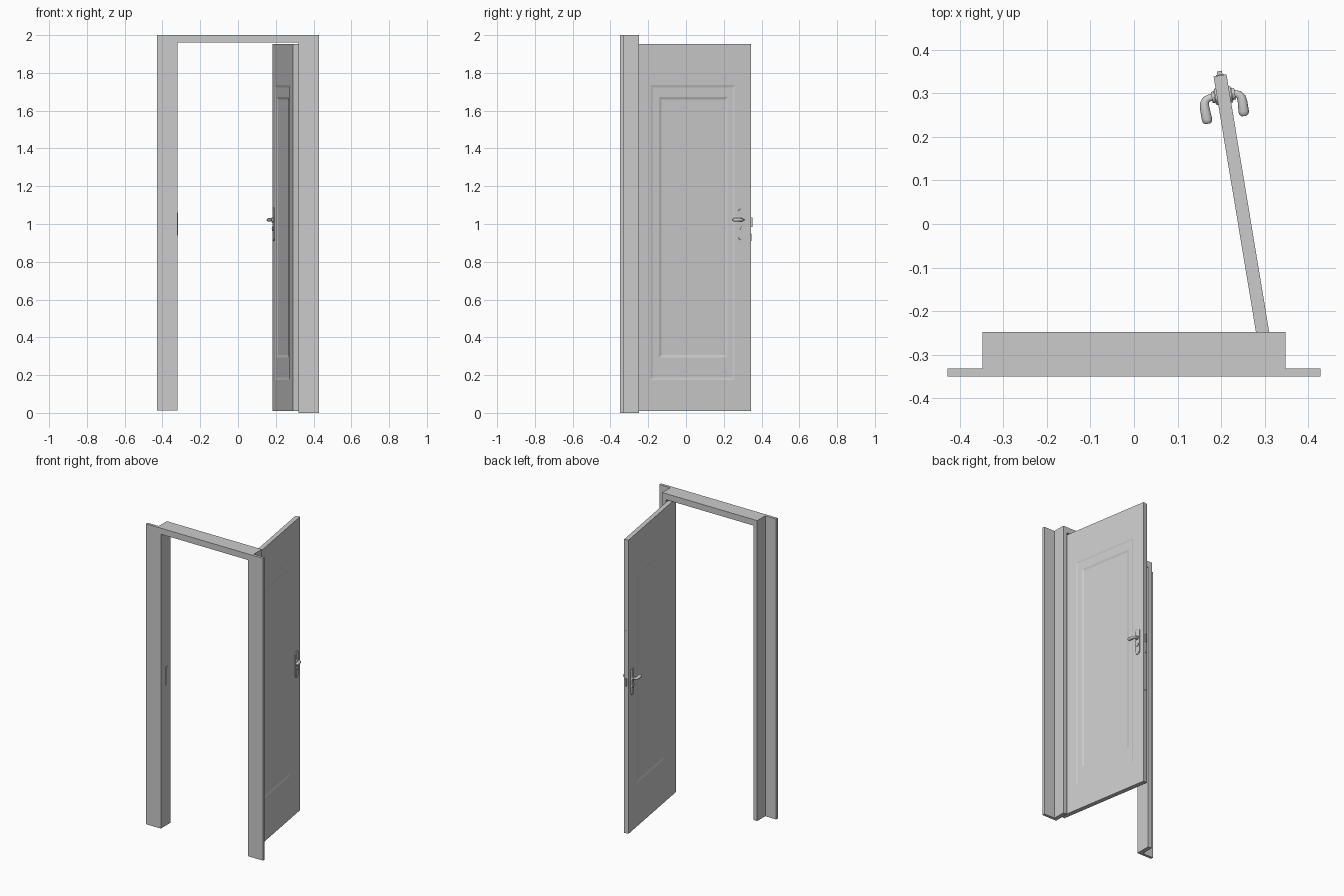
import bpy, bmesh, math
from mathutils import Matrix

if "Cube" in bpy.data.objects:
    bpy.data.objects.remove(bpy.data.objects["Cube"])

grey = bpy.data.materials.new("plain_grey")
grey.diffuse_color = (0.6, 0.6, 0.6, 1)
grey.use_nodes = True
grey.node_tree.nodes["Principled BSDF"].inputs["Base Color"].default_value = grey.diffuse_color

# Door space: x runs from hinge to free edge, y is the left face normal
ANGLE = math.radians(9.41)
DOOR = Matrix.Translation((0.305, -0.307, 0)) @ Matrix.Rotation(math.pi / 2 + ANGLE, 4, 'Z')
LENGTH, HALF = 0.657, 0.015


def finish(name, bm, matrix=Matrix()):
    bmesh.ops.recalc_face_normals(bm, faces=bm.faces)
    mesh = bpy.data.meshes.new(name)
    bm.to_mesh(mesh)
    bm.free()
    mesh.materials.append(grey)
    ob = bpy.data.objects.new(name, mesh)
    bpy.context.collection.objects.link(ob)
    ob.matrix_world = matrix
    return ob


def smooth(ob):
    bpy.ops.object.select_all(action='DESELECT')
    bpy.context.view_layer.objects.active = ob
    ob.select_set(True)
    bpy.ops.object.shade_smooth_by_angle(angle=math.radians(40))


def box(name, x, y, z, matrix=Matrix()):
    bm = bmesh.new()
    bmesh.ops.create_cube(bm, size=1)
    for v in bm.verts:
        v.co = [(r[0] + r[1]) / 2 + c * (r[1] - r[0]) for r, c in zip((x, y, z), v.co)]
    return finish(name, bm, matrix)


def prism(name, outline, y0, y1, matrix=Matrix()):
    """Extrude an outline drawn in x, z along y."""
    bm = bmesh.new()
    face = bm.faces.new([bm.verts.new((x, y0, z)) for x, z in outline])
    new = bmesh.ops.extrude_face_region(bm, geom=[face])["geom"]
    moved = [g for g in new if isinstance(g, bmesh.types.BMVert)]
    bmesh.ops.translate(bm, verts=moved, vec=(0, y1 - y0, 0))
    return finish(name, bm, matrix)


def stadium(cx, z0, z1, r, n=10):
    """Upright slot outline with round ends."""
    arc = [math.pi * i / n for i in range(n + 1)]
    return ([(cx + r * math.cos(a), z1 - r + r * math.sin(a)) for a in arc] +
            [(cx - r * math.cos(a), z0 + r - r * math.sin(a)) for a in arc])


def arch(outer, inner=0.32):
    return [(-outer, 0.012), (-outer, 2), (outer, 2), (outer, 0),
            (inner, 0), (inner, 1.96), (-inner, 1.96), (-inner, 0.012)]


# Door frame: flat front casing and deeper jamb
prism("casing", arch(0.428), -0.35, -0.332)
prism("jamb", arch(0.348), -0.332, -0.248)
box("strike_plate", (-0.321, -0.317), (-0.302, -0.28), (0.94, 1.06))

# Door leaf with nested stepped panels on both faces
RINGS = [(0, LENGTH, 0.01, 1.953, HALF), (0.119, 0.572, 0.175, 1.735, HALF),
         (0.131, 0.560, 0.187, 1.723, HALF - 0.003), (0.165, 0.533, 0.292, 1.672, HALF - 0.003),
         (0.178, 0.520, 0.306, 1.658, HALF - 0.008)]
bm = bmesh.new()
outer = []
for side in (1, -1):
    loops = [[bm.verts.new((x, side * d, z)) for x, z in ((a, c), (b, c), (b, e), (a, e))]
             for a, b, c, e, d in RINGS]
    for p, q in zip(loops, loops[1:]):
        for i in range(4):
            j = (i + 1) % 4
            bm.faces.new((p[i], p[j], q[j], q[i]))
    bm.faces.new(loops[-1])
    outer.append(loops[0])
for i in range(4):
    j = (i + 1) % 4
    bm.faces.new((outer[0][i], outer[0][j], outer[1][j], outer[1][i]))
finish("door_leaf", bm, DOOR)

# Lock parts on the free edge
box("lock_faceplate", (LENGTH - 0.002, LENGTH + 0.002), (-0.009, 0.009), (0.65, 1.35), DOOR)
box("latch_bolt", (LENGTH - 0.002, LENGTH + 0.010), (-0.006, 0.006), (0.985, 1.035), DOOR)
box("dead_bolt", (LENGTH - 0.002, LENGTH + 0.004), (-0.005, 0.005), (0.91, 0.95), DOOR)


def lever(name, side, reach, tip):
    """Tapered round bar: neck out of the door, then a grip toward the hinge."""
    u = 0.61
    pts = [(u, HALF, 0.009), (u, reach - 0.013, 0.008), (u - 0.003, reach - 0.005, 0.009),
           (u - 0.011, reach, 0.0105), (u - 0.022, reach + 0.001, 0.011), (tip, reach, 0.012),
           (tip - 0.006, reach, 0.0105), (tip - 0.010, reach, 0.006)]
    cu = bpy.data.curves.new(name, 'CURVE')
    cu.dimensions, cu.bevel_depth, cu.bevel_resolution = '3D', 1, 3
    cu.use_fill_caps = True
    sp = cu.splines.new('POLY')
    sp.points.add(len(pts) - 1)
    for p, (x, y, r) in zip(sp.points, pts):
        p.co, p.radius = (x, side * y, 0, 1), r
    cu.materials.append(grey)
    ob = bpy.data.objects.new(name, cu)
    bpy.context.collection.objects.link(ob)
    ob.matrix_world = DOOR @ Matrix.Translation((0, 0, 1.022)) @ Matrix.Diagonal((1, 1, 0.85, 1))
    bpy.ops.object.select_all(action='DESELECT')
    bpy.context.view_layer.objects.active = ob
    ob.select_set(True)
    bpy.ops.object.convert(target='MESH')
    smooth(bpy.context.object)


# Handle sets on both faces
for label, side, reach, tip in (("left", 1, 0.046, 0.562), ("right", -1, 0.040, 0.566)):
    def out(a, b):
        return side * (HALF + a), side * (HALF + b)
    smooth(prism(label + "_handle_plate", stadium(0.61, 0.91, 1.087, 0.019), *out(-0.002, 0.004), DOOR))
    smooth(prism(label + "_plate_rim", stadium(0.61, 0.914, 1.083, 0.015), *out(0.003, 0.006), DOOR))
    smooth(prism(label + "_handle_collar", stadium(0.61, 1.009, 1.035, 0.013), *out(0.003, 0.012), DOOR))
    smooth(prism(label + "_key_cylinder", stadium(0.61, 0.962, 0.986, 0.012), *out(0.003, 0.010), DOOR))
    lever(label + "_lever", side, reach, tip)
